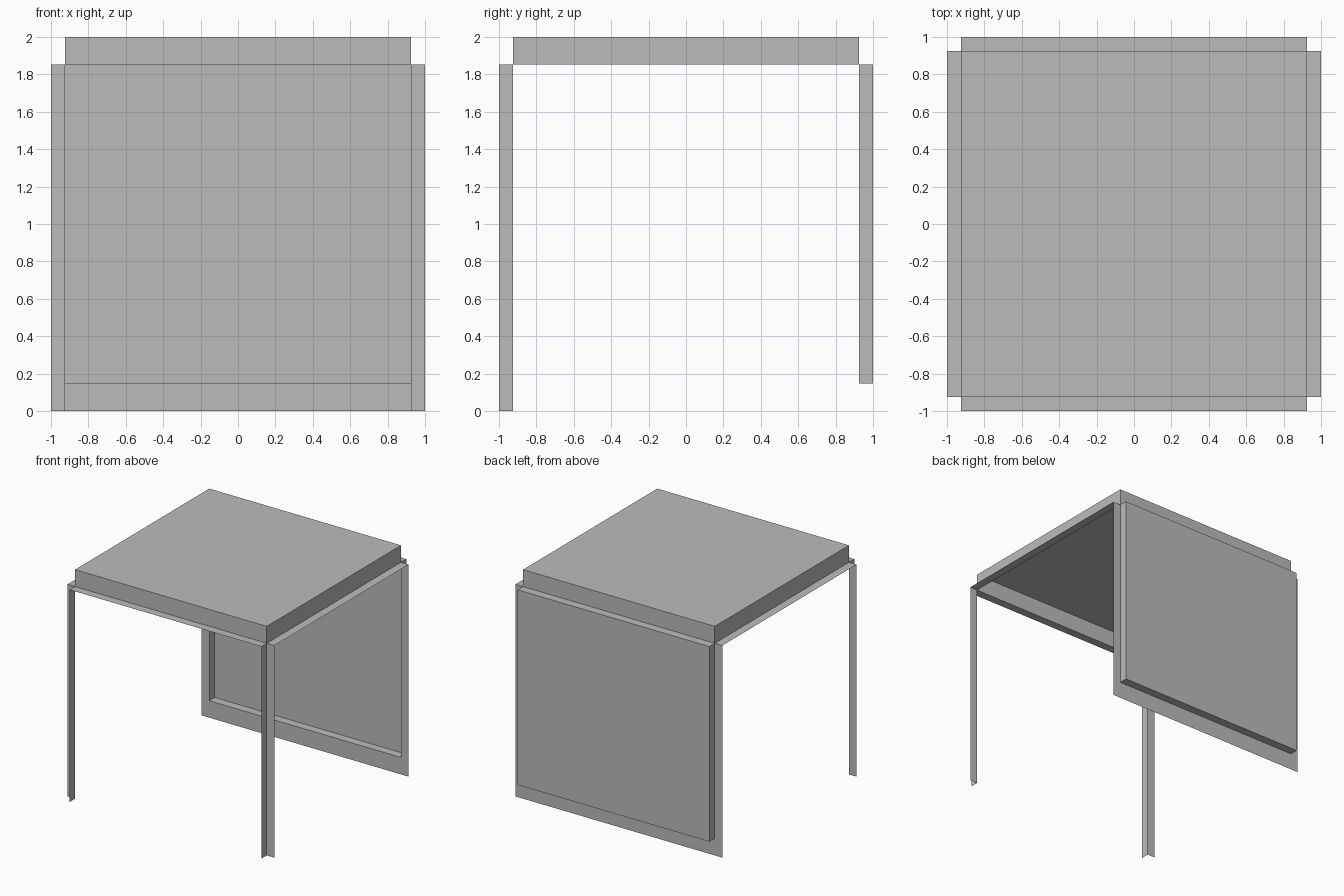
import bpy
import bmesh
from mathutils import Vector

default_cube = bpy.data.objects.get("Cube")
if default_cube:
    bpy.data.objects.remove(default_cube, do_unlink=True)

INNER = 0.926   # half width inside the flanges
RIM = 1.852     # height of the top flanges
SILL = 0.148    # height of the bottom strip of the rear frame

grey = bpy.data.materials.new("plain grey")
grey.use_nodes = True
grey.diffuse_color = (0.5, 0.5, 0.5, 1)
grey.node_tree.nodes["Principled BSDF"].inputs["Base Color"].default_value = grey.diffuse_color


def finish(name, bm):
    mesh = bpy.data.meshes.new(name)
    bm.to_mesh(mesh)
    bm.free()
    mesh.materials.append(grey)
    obj = bpy.data.objects.new(name, mesh)
    bpy.context.collection.objects.link(obj)
    return obj


def open_box(name, low, high, open_side):
    """Box between two corners, without the face that looks along open_side."""
    bm = bmesh.new()
    bmesh.ops.create_cube(bm, size=1)
    bm.normal_update()
    missing = [f for f in bm.faces if f.normal.dot(Vector(open_side)) > 0.9]
    bmesh.ops.delete(bm, geom=missing, context='FACES')
    for v in bm.verts:
        v.co = [h if c > 0 else l for c, l, h in zip(v.co, low, high)]
    return finish(name, bm)


def sheet(name, low, high, facing):
    """Flat rectangle between two corners that share one coordinate."""
    bm = bmesh.new()
    axis = [abs(n) for n in facing].index(1)
    a, b = [i for i in range(3) if i != axis]
    corners = []
    for u, w in ((low, low), (high, low), (high, high), (low, high)):
        p = list(low)
        p[a], p[b] = u[a], w[b]
        corners.append(bm.verts.new(p))
    face = bm.faces.new(corners)
    face.normal_update()
    if face.normal.dot(Vector(facing)) < 0:
        face.normal_flip()
    return finish(name, bm)


# Raised roof tray, open below, and pushed-out rear panel, open to the inside
open_box("roof", (-INNER, -INNER, RIM), (INNER, INNER, 2), (0, 0, -1))
open_box("rear_panel", (-INNER, INNER, SILL), (INNER, 1, RIM), (0, -1, 0))

# Bottom strip of the rear frame and front flange under the roof
sheet("rear_frame_bottom", (-INNER, INNER, 0), (INNER, INNER, SILL), (0, 1, 0))
sheet("front_top_flange", (-INNER, -1, RIM), (INNER, -INNER, RIM), (0, 0, 1))

# Paired parts: side flanges, rear frame uprights and L-shaped front legs
for side, s in (("left", 1), ("right", -1)):
    x0, x1 = sorted((s * INNER, s))
    sheet(side + "_top_flange", (x0, -INNER, RIM), (x1, INNER, RIM), (0, 0, 1))
    sheet(side + "_rear_upright", (x0, INNER, 0), (x1, INNER, RIM), (0, 1, 0))
    sheet(side + "_leg_front", (x0, -INNER, 0), (x1, -INNER, RIM), (0, -1, 0))
    sheet(side + "_leg_side", (s * INNER, -1, 0), (s * INNER, -INNER, RIM), (s, 0, 0))
